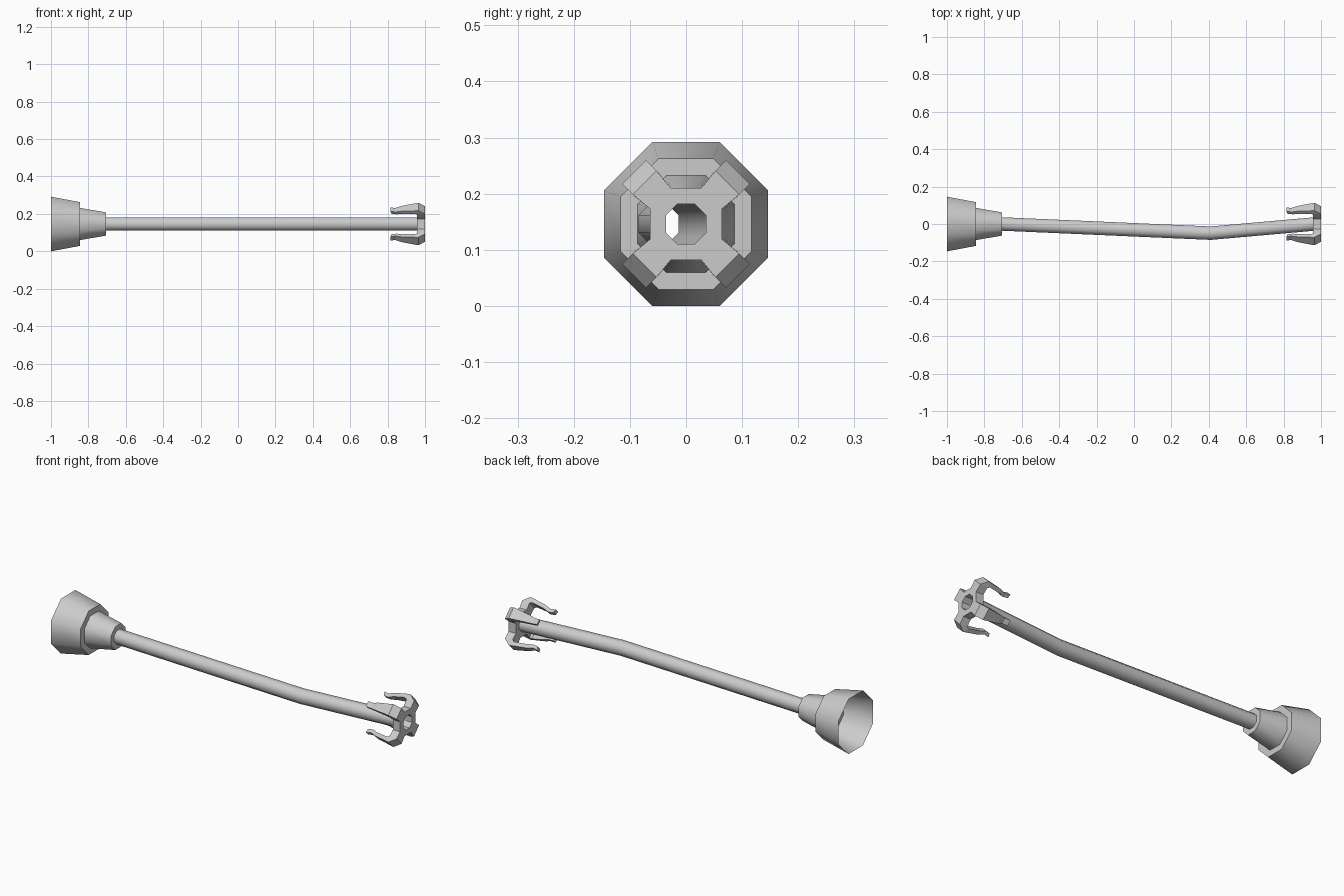
import bpy, bmesh, math
from mathutils import Vector, Matrix

if "Cube" in bpy.data.objects:
    bpy.data.objects.remove(bpy.data.objects["Cube"], do_unlink=True)

SIDES = 8
AXIS_Z = 0.146
TO_CORNER = 1 / math.cos(math.pi / SIDES)   # flat-to-flat radius to corner radius

grey = bpy.data.materials.new("light grey")
grey.use_nodes = True
grey.diffuse_color = (0.6, 0.6, 0.6, 1)
grey.node_tree.nodes["Principled BSDF"].inputs["Base Color"].default_value = grey.diffuse_color


def finish(name, bm, smooth_angle=None):
    bmesh.ops.recalc_face_normals(bm, faces=bm.faces)
    mesh = bpy.data.meshes.new(name)
    bm.to_mesh(mesh)
    bm.free()
    mesh.materials.append(grey)
    obj = bpy.data.objects.new(name, mesh)
    bpy.context.collection.objects.link(obj)
    if smooth_angle:
        bpy.ops.object.select_all(action="DESELECT")
        obj.select_set(True)
        bpy.context.view_layer.objects.active = obj
        bpy.ops.object.shade_smooth_by_angle(angle=math.radians(smooth_angle))
    return obj


def octagon_sweep(name, sections, closed=False, smooth_angle=None):
    """Join octagons given as (x, y, flat radius) into one skin along x."""
    bm = bmesh.new()
    rings = []
    for x, y, radius in sections:
        ring = []
        for i in range(SIDES):
            a = 2 * math.pi * (i + 0.5) / SIDES
            r = radius * TO_CORNER
            ring.append(bm.verts.new((x, y + r * math.cos(a), AXIS_Z + r * math.sin(a))))
        rings.append(ring)
    pairs = list(zip(rings, rings[1:]))
    if closed:
        pairs.append((rings[-1], rings[0]))
    for a, b in pairs:
        for i in range(SIDES):
            j = (i + 1) % SIDES
            bm.faces.new((a[i], a[j], b[j], b[i]))
    return finish(name, bm, smooth_angle)


# Open flared bell with a stepped collar
octagon_sweep("flared_bell", [(-1, 0, 0.146), (-0.845, 0, 0.117), (-0.845, 0, 0.086),
                              (-0.705, 0, 0.062), (-0.705, 0, 0.036)], smooth_angle=50)

# Hollow bent tube
octagon_sweep("bent_tube", [(-0.705, 0, 0.036), (0.41, -0.049, 0.036),
                            (0.965, 0, 0.036)], smooth_angle=50)

# Flat ring at the tip
octagon_sweep("tip_ring", [(0.957, 0, 0.036), (1, 0, 0.036),
                           (1, 0, 0.064), (0.957, 0, 0.064)], closed=True)

# Claw cross-sections: outer (x, r), inner (x, r), half width
claw_sections = [
    ((1.0, 0.062), (0.957, 0.062), 0.026),
    ((1.0, 0.104), (0.957, 0.1), 0.03),
    ((0.965, 0.131), (0.945, 0.107), 0.03),
    ((0.875, 0.117), (0.875, 0.097), 0.02),
    ((0.842, 0.106), (0.848, 0.088), 0.015),
    ((0.815, 0.111), (0.82, 0.092), 0.014),
]


def claw(name, angle):
    bm = bmesh.new()
    turn = Matrix.Translation((0, 0, AXIS_Z)) @ Matrix.Rotation(angle, 4, "X")
    loops = []
    for outer, inner, w in claw_sections:
        corners = [(*outer, -w), (*outer, w), (*inner, w), (*inner, -w)]
        loops.append([bm.verts.new(turn @ Vector((x, r, t))) for x, r, t in corners])
    for a, b in zip(loops, loops[1:]):
        for i in range(4):
            j = (i + 1) % 4
            bm.faces.new((a[i], a[j], b[j], b[i]))
    bm.faces.new(loops[0])
    bm.faces.new(loops[-1])
    finish(name, bm)


# Four claws on the diagonals, hooked back along the tube
for k, place in enumerate(("upper_back", "upper_front", "lower_front", "lower_back")):
    claw("claw_" + place, math.pi / 4 + k * math.pi / 2)
